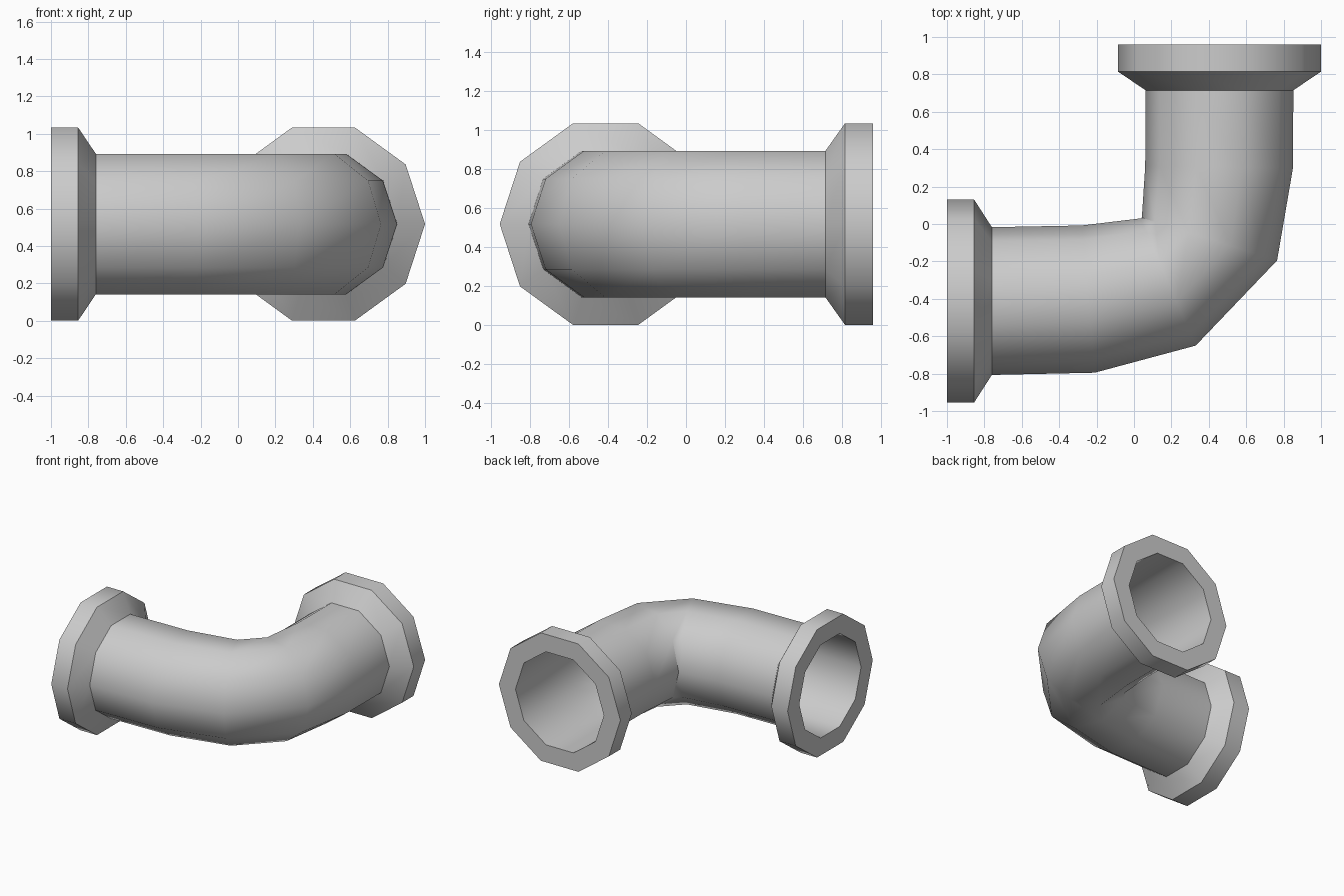
import bpy, math

if "Cube" in bpy.data.objects:
    bpy.data.objects.remove(bpy.data.objects["Cube"])

SIDES = 10
MID_Z = 0.517
PIPE_R = 0.395
FLANGE_R = 0.543
C = 0.457    # x of the rear opening's axis
D = -0.412   # y of the left opening's axis


def loft(name, rings):
    """Each ring: outer-bend tip (x, y), inner-bend tip (x, y), vertical radius."""
    verts, faces = [], []
    for (ox, oy), (ix, iy), r in rings:
        cx, cy = (ox + ix) / 2, (oy + iy) / 2
        for k in range(SIDES):
            a = 2 * math.pi * k / SIDES
            verts.append((cx + math.cos(a) * (ox - cx),
                          cy + math.cos(a) * (oy - cy),
                          MID_Z + r * math.sin(a)))
    for j in range(len(rings) - 1):
        for k in range(SIDES):
            n = (k + 1) % SIDES
            a, b = j * SIDES, (j + 1) * SIDES
            faces.append((a + k, b + k, b + n, a + n))
    mesh = bpy.data.meshes.new(name)
    mesh.from_pydata(verts, [], faces)
    ob = bpy.data.objects.new(name, mesh)
    bpy.context.collection.objects.link(ob)
    bpy.ops.object.select_all(action='DESELECT')
    ob.select_set(True)
    bpy.context.view_layer.objects.active = ob
    bpy.ops.object.shade_smooth_by_angle(angle=math.radians(40))
    return ob


def left_ring(x, r):
    return ((x, D - r), (x, D + r), r)


def rear_ring(y, r):
    return ((C + r, y), (C - r, y), r)


# open elbow pipe, rings pinched together at the inside of the bend
loft("elbow_pipe", [
    left_ring(-1.0, PIPE_R),
    left_ring(-0.76, PIPE_R),
    ((-0.21, -0.795), (-0.28, -0.008), PIPE_R),
    ((0.33, -0.65), (0.035, 0.03), PIPE_R),
    ((0.765, -0.195), (0.042, 0.034), PIPE_R),
    ((0.85, 0.30), (0.06, 0.31), PIPE_R),
    rear_ring(0.715, PIPE_R),
    rear_ring(0.96, PIPE_R),
])

# flared collars at both openings
loft("left_flange", [
    left_ring(-1.0, PIPE_R),
    left_ring(-1.0, FLANGE_R),
    left_ring(-0.855, FLANGE_R),
    left_ring(-0.76, PIPE_R),
])
loft("rear_flange", [
    rear_ring(0.715, PIPE_R),
    rear_ring(0.815, FLANGE_R),
    rear_ring(0.96, FLANGE_R),
    rear_ring(0.96, PIPE_R),
])
